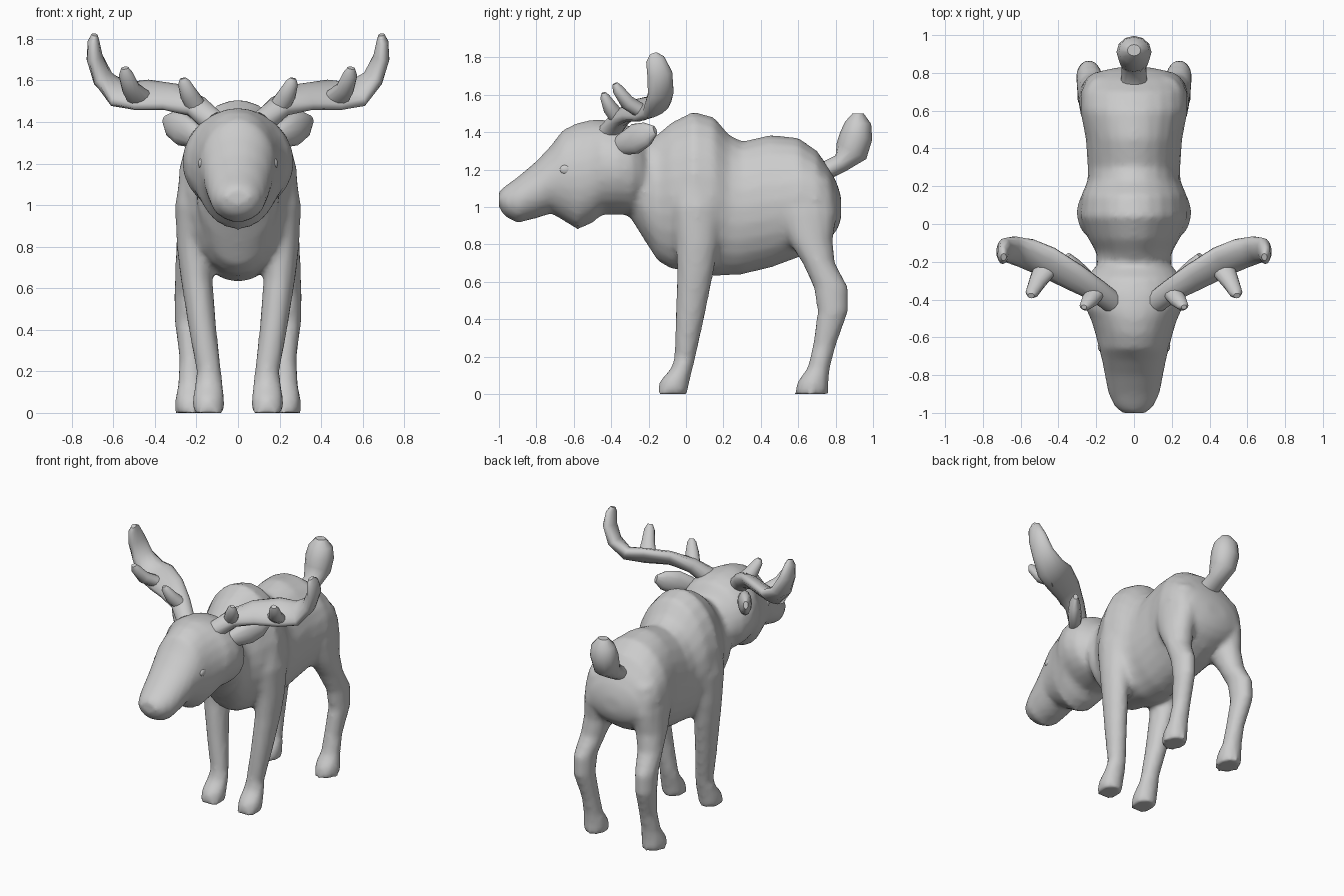
import bpy, bmesh, math
from mathutils import Vector

cube = bpy.data.objects.get("Cube")
if cube:
    bpy.data.objects.remove(cube, do_unlink=True)

COLOUR = (0.6, 0.6, 0.6, 1)
grey = bpy.data.materials.new("plain_grey")
grey.use_nodes = True
grey.diffuse_color = COLOUR
grey.node_tree.nodes["Principled BSDF"].inputs["Base Color"].default_value = COLOUR

X, Y, Z = Vector((1, 0, 0)), Vector((0, 1, 0)), Vector((0, 0, 1))


def finish(name, bm):
    """Turn a bmesh into a smooth grey object."""
    bmesh.ops.recalc_face_normals(bm, faces=bm.faces)
    for f in bm.faces:
        f.smooth = len(f.verts) == 4 or len(f.verts) == 3
    mesh = bpy.data.meshes.new(name)
    bm.to_mesh(mesh)
    bm.free()
    mesh.materials.append(grey)
    obj = bpy.data.objects.new(name, mesh)
    bpy.context.collection.objects.link(obj)
    return obj


def loft(name, rows, u, v=None, sides=16):
    """Skin elliptical rings (centre, radius along u, radius across).
    Without v the rings turn with the path."""
    bm = bmesh.new()
    rings = []
    for i, (c, a, b) in enumerate(rows):
        if v is None:
            t = (rows[min(i + 1, len(rows) - 1)][0] - rows[max(i - 1, 0)][0]).normalized()
            p = (u - t * u.dot(t)).normalized()
            q = t.cross(p)
        else:
            p, q = u, v
        angles = [math.tau * k / sides for k in range(sides)]
        rings.append([bm.verts.new(c + p * a * math.cos(w) + q * b * math.sin(w)) for w in angles])
    for r, s in zip(rings, rings[1:]):
        for k in range(sides):
            n = (k + 1) % sides
            bm.faces.new((r[k], r[n], s[n], s[k]))
    bm.faces.new(rings[0])
    bm.faces.new(rings[-1])
    return finish(name, bm)


def trunk(name, rows):
    """Loft along y from (y, top, bottom, half width)."""
    return loft(name, [(Vector((0, y, (t + b) / 2)), w, (t - b) / 2) for y, t, b, w in rows], X, Z, 24)


def limb(name, rows, side):
    """Loft along z from (z, x, y, x radius, y radius)."""
    return loft(name, [(Vector((side * x, y, z)), a, b) for z, x, y, a, b in rows], X, Y)


def branch(name, rows, side, hint):
    """Loft along a free path from (x, y, z, wide radius, thin radius)."""
    return loft(name, [(Vector((side * x, y, z)), a, b) for x, y, z, a, b in rows], hint, None, 12)


def ellipsoid(name, centre, radii):
    bm = bmesh.new()
    bmesh.ops.create_uvsphere(bm, u_segments=16, v_segments=10, radius=1)
    bmesh.ops.scale(bm, vec=radii, verts=bm.verts)
    bmesh.ops.translate(bm, vec=centre, verts=bm.verts)
    return finish(name, bm)


# Torso with shoulder hump and rump
torso = trunk("body", [
    (-.32, 1.28, .98, .14), (-.22, 1.34, .82, .2), (-.15, 1.39, .71, .2),
    (-.08, 1.45, .67, .24), (.04, 1.51, .65, .29), (.15, 1.48, .63, .28),
    (.23, 1.385, .635, .245), (.3, 1.35, .64, .245), (.45, 1.385, .675, .255),
    (.6, 1.37, .73, .285), (.7, 1.3, .78, .28), (.77, 1.2, .83, .25),
    (.81, 1.12, .88, .18), (.83, 1.05, .94, .08)])

# Long head with dewlap and cheeks
head = trunk("head", [
    (-1, 1.08, 1, .06), (-.97, 1.11, .95, .1), (-.9, 1.16, .915, .135),
    (-.8, 1.245, .94, .155), (-.72, 1.33, .965, .17), (-.66, 1.41, .93, .185),
    (-.58, 1.45, .88, .205), (-.5, 1.467, .915, .23), (-.45, 1.467, .96, .255),
    (-.37, 1.457, .96, .27), (-.29, 1.43, .955, .255), (-.23, 1.36, 1, .21),
    (-.19, 1.25, 1.08, .12)])

# Legs
FRONT = [(1.2, .19, .05, .08, .1), (1, .205, .06, .098, .14), (.8, .205, .06, .09, .115),
         (.65, .2, .05, .077, .098), (.4, .17, .02, .067, .077), (.2, .14, -.005, .06, .057),
         (.14, .14, -.02, .067, .057), (.07, .142, -.06, .077, .08), (0, .142, -.075, .077, .082)]
HIND = [(1.15, .17, .62, .1, .16), (.97, .185, .64, .105, .17), (.82, .2, .665, .097, .12),
        (.7, .22, .71, .082, .087), (.57, .238, .775, .069, .092), (.44, .24, .785, .065, .082),
        (.26, .225, .74, .057, .062), (.14, .225, .71, .064, .06), (.07, .225, .68, .077, .082),
        (0, .225, .67, .077, .092)]
fused = [torso, head]
for s in (1, -1):
    fused += [limb("front_leg", FRONT, s), limb("hind_leg", HIND, s)]

# Fuse torso, head and legs into one softly blended skin
bpy.ops.object.select_all(action="DESELECT")
for o in fused:
    o.select_set(True)
bpy.context.view_layer.objects.active = torso
bpy.ops.object.join()
remesh = torso.modifiers.new("fuse", "REMESH")
remesh.mode = "VOXEL"
remesh.voxel_size = .02
remesh.use_smooth_shade = True
soften = torso.modifiers.new("soften", "SMOOTH")
soften.factor = .5
soften.iterations = 3

# Lower lip and tail
ellipsoid("lower_lip", (0, -.945, 1.045), (.09, .055, .058))
branch("tail", [(0, .74, 1.19, .07, .05), (0, .83, 1.235, .065, .05), (0, .885, 1.3, .085, .09),
                (0, .91, 1.38, .093, .088), (0, .92, 1.45, .08, .07), (0, .92, 1.5, .035, .03)], 1, X)

# Ears, eyes and antlers on both sides
BLADE = Vector((0, .8, .6))
for s, label in ((1, "left"), (-1, "right")):
    branch(label + "_ear", [(.15, -.39, 1.31, .03, .03), (.21, -.34, 1.335, .06, .04),
                            (.27, -.27, 1.365, .082, .045), (.32, -.21, 1.39, .065, .035),
                            (.35, -.165, 1.41, .025, .015)], s, Z)
    ellipsoid(label + "_eye", (s * .178, -.645, 1.2), (.014, .03, .025))
    branch(label + "_antler", [(.12, -.41, 1.4, .06, .06), (.2, -.35, 1.475, .065, .05),
                               (.32, -.28, 1.52, .09, .042), (.46, -.2, 1.53, .105, .042),
                               (.57, -.155, 1.535, .095, .045), (.65, -.135, 1.61, .075, .045),
                               (.69, -.14, 1.71, .068, .04), (.695, -.165, 1.79, .05, .028),
                               (.69, -.175, 1.82, .02, .015)], s, BLADE)
    branch(label + "_brow_tine", [(.19, -.35, 1.46, .05, .045), (.235, -.405, 1.53, .045, .04),
                                  (.26, -.435, 1.59, .03, .025), (.265, -.44, 1.61, .015, .012)], s, X)
    branch(label + "_outer_tine", [(.46, -.22, 1.5, .07, .04), (.515, -.315, 1.56, .045, .04),
                                   (.54, -.365, 1.63, .035, .03), (.545, -.38, 1.66, .018, .015)], s, X)
